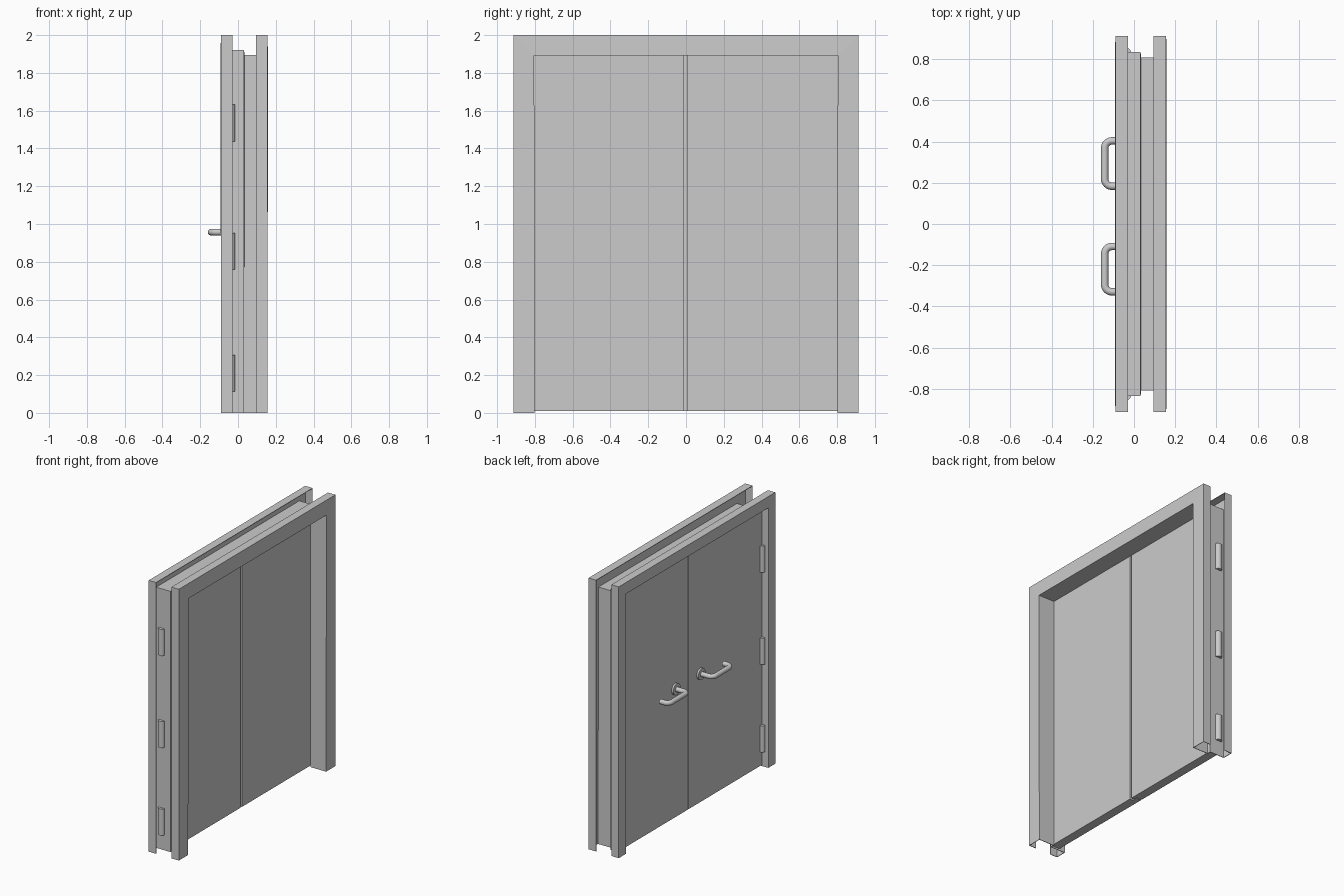
import bpy, bmesh, math
from mathutils import Vector

if "Cube" in bpy.data.objects:
    bpy.data.objects.remove(bpy.data.objects["Cube"])


def finish(name, bm, smooth=False):
    bmesh.ops.recalc_face_normals(bm, faces=bm.faces)
    me = bpy.data.meshes.new(name)
    bm.to_mesh(me)
    bm.free()
    ob = bpy.data.objects.new(name, me)
    bpy.context.collection.objects.link(ob)
    if smooth:
        smooth_object(ob)
    return ob


def smooth_object(ob):
    bpy.ops.object.select_all(action='DESELECT')
    ob.select_set(True)
    bpy.context.view_layer.objects.active = ob
    bpy.ops.object.shade_smooth_by_angle(angle=math.radians(35))


def prism(name, outline, z0, z1):
    bm = bmesh.new()
    face = bm.faces.new([bm.verts.new((x, y, z0)) for x, y in outline])
    ext = bmesh.ops.extrude_face_region(bm, geom=[face])
    bmesh.ops.translate(bm, vec=(0, 0, z1 - z0),
                        verts=[v for v in ext['geom'] if isinstance(v, bmesh.types.BMVert)])
    return finish(name, bm)


def cylinder(name, radius, depth, centre, along_x=False):
    bm = bmesh.new()
    bmesh.ops.create_cone(bm, cap_ends=True, segments=32, radius1=radius,
                          radius2=radius, depth=depth)
    ob = finish(name, bm, True)
    ob.location = centre
    if along_x:
        ob.rotation_euler.y = math.pi / 2
    return ob


# Folded sheet frame: (x, inset from the outer edge), swept up, across and down
T = 0.004
e = T / 2
fold = [(-0.03, e), (-0.09 + e, e), (-0.09 + e, 0.08), (0.03, 0.08),
        (0.03, 0.107), (0.156 - e, 0.107), (0.156 - e, e), (0.095, e)]
bm = bmesh.new()
rings = []
for side, top in [(1, False), (1, True), (-1, True), (-1, False)]:
    rings.append([bm.verts.new((x, side * (0.912 - o), 2 - o if top else 0)) for x, o in fold])
for a, b in zip(rings, rings[1:]):
    for i in range(len(fold) - 1):
        bm.faces.new((a[i], a[i + 1], b[i + 1], b[i]))
frame = finish("door_frame", bm)
sheet = frame.modifiers.new("sheet", 'SOLIDIFY')
sheet.thickness, sheet.offset, sheet.use_even_offset = T, 0, True

# Two leaves with a rebated meeting edge
F, B, EDGE = -0.04, 0.027, 0.827
prism("door_leaf_left", [(F, EDGE), (F, 0.032), (0.003, 0.032), (0.003, 0.006),
                         (B, 0.006), (B, EDGE)], 0.01, 1.913)
prism("door_leaf_right", [(F, -EDGE), (F, 0.028), (0, 0.028), (0, -0.012),
                          (B, -0.012), (B, -EDGE)], 0.01, 1.913)

# Hinge barrels, three each side
for side in (1, -1):
    for z in (0.21, 0.856, 1.535):
        cylinder("hinge", 0.025, 0.195, (-0.04, side * 0.831, z))


# Return-to-door lever handles with round roses
def handle(y0, direction):
    z, out, length, r = 0.957, -0.142, 0.22, 0.035
    pts = [(F, 0)]
    for cy, start in ((r, 0), (length - r, 90)):
        for i in range(9):
            a = math.radians(start + i * 90 / 8)
            pts.append((out + r - r * math.sin(a), cy - r * math.cos(a)))
    pts.append((-0.075, length))
    cu = bpy.data.curves.new("lever_handle", 'CURVE')
    cu.dimensions = '3D'
    cu.bevel_depth, cu.bevel_resolution, cu.use_fill_caps = 0.018, 5, True
    sp = cu.splines.new('POLY')
    sp.points.add(len(pts) - 1)
    for p, (x, y) in zip(sp.points, pts):
        p.co = (x, y0 + direction * y, z, 1)
    ob = bpy.data.objects.new("lever_handle", cu)
    bpy.context.collection.objects.link(ob)
    bpy.ops.object.select_all(action='DESELECT')
    ob.select_set(True)
    bpy.context.view_layer.objects.active = ob
    bpy.ops.object.convert(target='MESH')
    smooth_object(bpy.context.object)
    cylinder("handle_rose", 0.042, 0.016, (F - 0.006, y0, z), along_x=True)


handle(0.183, 1)
handle(-0.109, -1)
